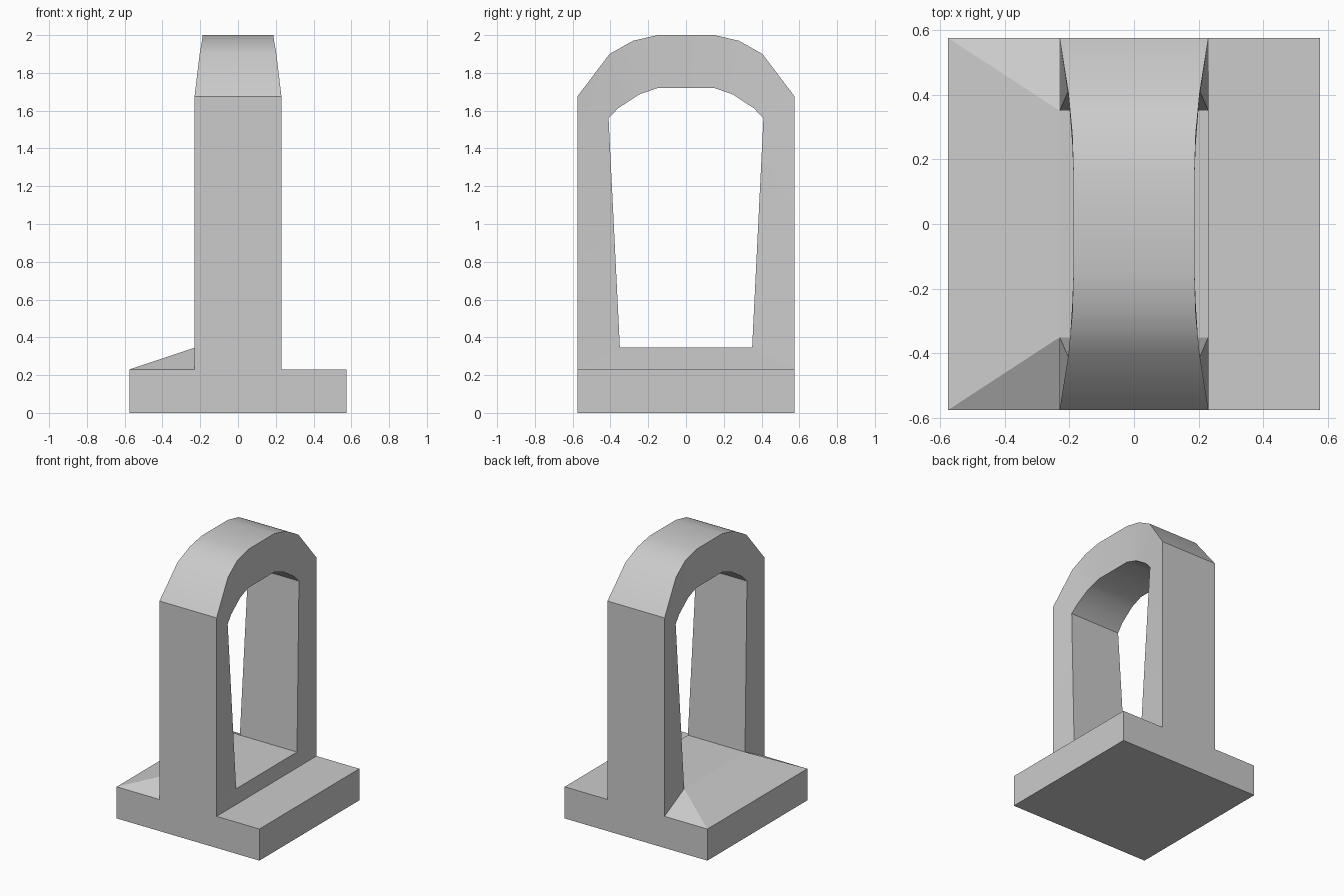
import bpy
import bmesh
import math

if "Cube" in bpy.data.objects:
    bpy.data.objects.remove(bpy.data.objects["Cube"])

W = 0.575      # half size of the plate
L = 0.23       # half width of the legs, also plate thickness
I, H = 0.35, 0.345   # inner foot of the opening and floor height

bm = bmesh.new()


def face(*pts, smooth=False):
    f = bm.faces.new([bm.verts.new(p) for p in pts])
    f.smooth = smooth


# Arch: paired outer / inner stations (half width, y, z), from one foot to the crown
outer = [(L, W, L), (L, W, 1.675), (.203, .405, 1.90), (.191, .28, 1.97), (.187, .15, 2.0)]
inner = [(L, I, H), (.204, .41, 1.56), (.198, .36, 1.612), (.191, .25, 1.685), (.187, .15, 1.72)]


def full_span(half):
    return half + [(w, -y, z) for w, y, z in reversed(half)]


def at(station, side):
    w, y, z = station
    return (side * w, y, z)


outs, ins = full_span(outer), full_span(inner)
for a in range(len(outs) - 1):
    b = a + 1
    for line in (outs, ins):
        face(at(line[a], -1), at(line[b], -1), at(line[b], 1), at(line[a], 1), smooth=True)
    for s in (-1, 1):
        face(at(outs[a], s), at(outs[b], s), at(ins[b], s), at(ins[a], s), smooth=True)

# Base plate: underside, left and right edges, front and back edges
face((-W, -W, 0), (W, -W, 0), (W, W, 0), (-W, W, 0))
for s in (-1, 1):
    face((s * W, -W, 0), (s * W, W, 0), (s * W, W, L), (s * W, -W, L))
    face((-W, s * W, 0), (W, s * W, 0), (W, s * W, L), (L, s * W, L), (-L, s * W, L), (-W, s * W, L))

# Raised floor under the arch, sloping down to the left
face((-L, -I, H), (L, -I, H), (L, I, H), (-L, I, H))
face((-W, -W, L), (-L, -I, H), (-L, I, H), (-W, W, L))
for s in (-1, 1):
    face((-W, s * W, L), (-L, s * W, L), (-L, s * I, H))

# Right side: upright step and level plate top
face((L, -W, L), (L, W, L), (L, I, H), (L, -I, H))
face((L, -W, L), (W, -W, L), (W, W, L), (L, W, L))

# Weld into one closed shell and keep corners crisp
bmesh.ops.remove_doubles(bm, verts=bm.verts, dist=0.0005)
bmesh.ops.recalc_face_normals(bm, faces=bm.faces)
for e in bm.edges:
    e.smooth = e.calc_face_angle(math.pi) < math.radians(30)

mesh = bpy.data.meshes.new("arched_stand")
bm.to_mesh(mesh)
bm.free()
bpy.context.collection.objects.link(bpy.data.objects.new("arched_stand", mesh))
